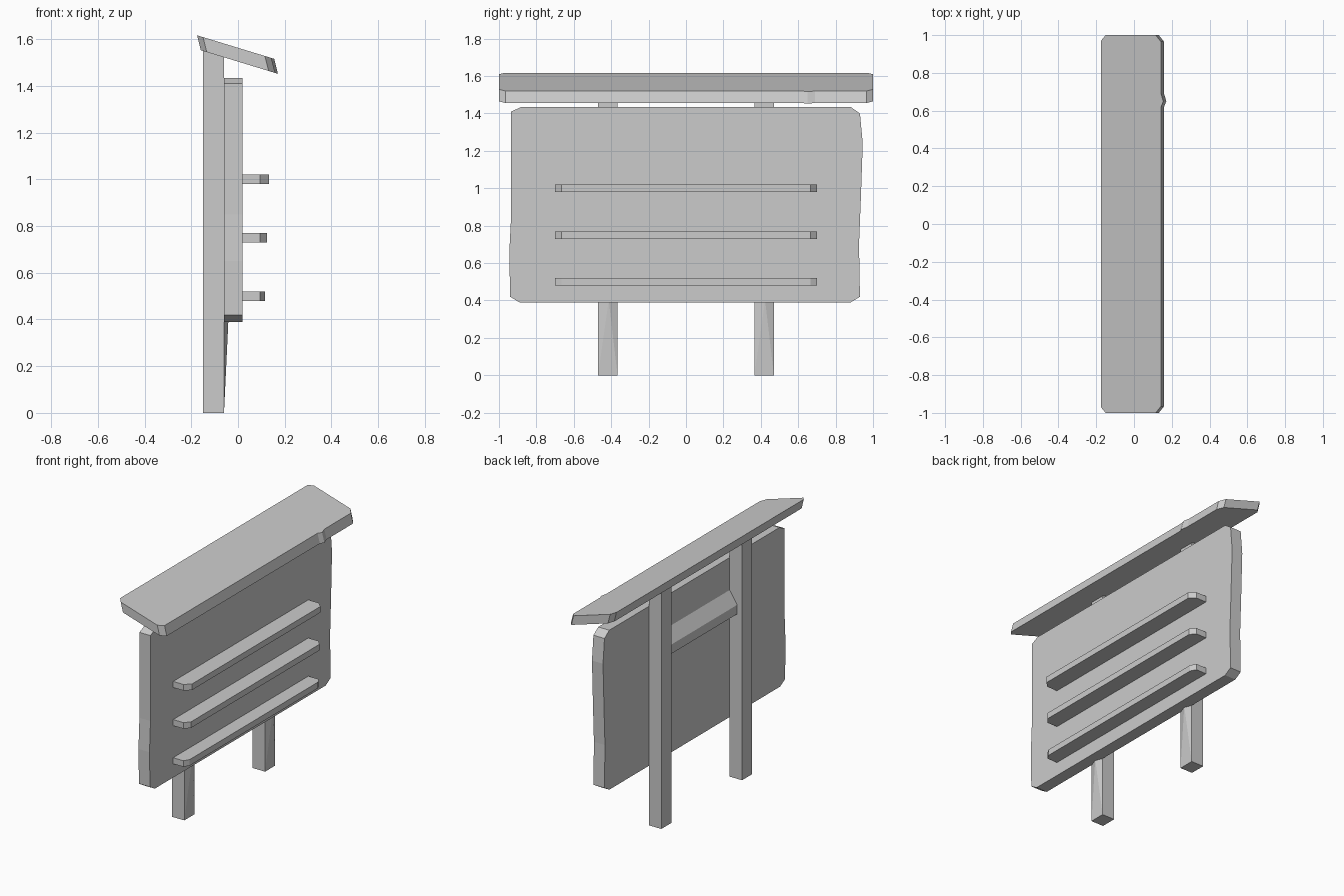
import bpy, bmesh
from mathutils import Vector

cube = bpy.data.objects.get("Cube")
if cube:
    bpy.data.objects.remove(cube, do_unlink=True)

grey = bpy.data.materials.new("plain grey")
grey.use_nodes = True
colour = (0.6, 0.6, 0.6, 1)
grey.diffuse_color = colour
grey.node_tree.nodes["Principled BSDF"].inputs["Base Color"].default_value = colour


def finish(name, bm):
    bmesh.ops.recalc_face_normals(bm, faces=bm.faces)
    mesh = bpy.data.meshes.new(name)
    bm.to_mesh(mesh)
    bm.free()
    mesh.materials.append(grey)
    obj = bpy.data.objects.new(name, mesh)
    bpy.context.collection.objects.link(obj)
    return obj


def prism(name, outline, push):
    """Extrude a flat outline along a vector."""
    bm = bmesh.new()
    face = bm.faces.new([bm.verts.new(p) for p in outline])
    ext = bmesh.ops.extrude_face_region(bm, geom=[face])
    moved = [v for v in ext["geom"] if isinstance(v, bmesh.types.BMVert)]
    bmesh.ops.translate(bm, verts=moved, vec=Vector(push))
    return finish(name, bm)


def hull(name, points):
    bm = bmesh.new()
    for p in points:
        bm.verts.new(p)
    bmesh.ops.convex_hull(bm, input=bm.verts)
    bmesh.ops.dissolve_limit(bm, angle_limit=0.01, verts=bm.verts, edges=bm.edges)
    return finish(name, bm)


# Worn board with cut corners and uneven sides
board = [(-0.89, 0.39), (0.88, 0.39), (0.93, 0.42), (0.925, 0.7), (0.935, 0.95),
         (0.945, 1.24), (0.93, 1.4), (0.88, 1.435), (-0.88, 1.435),
         (-0.935, 1.41), (-0.935, 0.85), (-0.945, 0.65), (-0.94, 0.42)]
prism("board", [(-0.06, y, z) for y, z in board], (0.08, 0, 0))

# Posts with a shallow ridge that swells up towards the board
for side, y in (("right", -0.418), ("left", 0.418)):
    points = []
    for dy in (-0.052, 0.052):
        points += [(-0.15, y + dy, 0), (-0.06, y + dy, 0),
                   (-0.15, y + dy, 1.555), (-0.06, y + dy, 1.53)]
    prism(side + "_post", [points[i] for i in (0, 1, 3, 2)], (0, 0.104, 0))
    hull(side + "_post_ridge", [
        (-0.06, y - 0.052, 0), (-0.06, y + 0.052, 0), (-0.06, y, 0.01),
        (-0.06, y - 0.052, 0.45), (-0.06, y + 0.052, 0.45),
        (-0.041, y + 0.005, 0.4), (-0.041, y + 0.005, 0.45)])

# Three narrow ledges with clipped ends
for name, z, reach in (("lower", 0.5, 0.115), ("middle", 0.75, 0.125), ("upper", 1.0, 0.132)):
    outline = [(0.01, -0.7), (0.095, -0.7), (reach, -0.665),
               (reach, 0.665), (0.095, 0.7), (0.01, 0.7)]
    prism(name + "_ledge", [(x, y, z - 0.02) for x, y in outline], (0, 0, 0.04))

# Rail behind the board, with a sloping top
rail = [(-0.055, 1.08), (-0.115, 1.08), (-0.115, 1.14), (-0.055, 1.23)]
prism("back_rail", [(x, -0.38, z) for x, z in rail], (0, 0.76, 0))

# Sloping roof plank with cut corners and a small splinter on its low edge
roof = [(-0.175, -0.97), (-0.15, -1), (0.115, -1), (0.143, -0.965),
        (0.143, 0.62), (0.155, 0.65), (0.143, 0.69),
        (0.143, 0.965), (0.115, 1), (-0.15, 1), (-0.175, 0.97)]
prism("roof", [(x, y, 1.617 - 0.305 * (x + 0.175)) for x, y in roof], (0.016, 0, -0.064))
